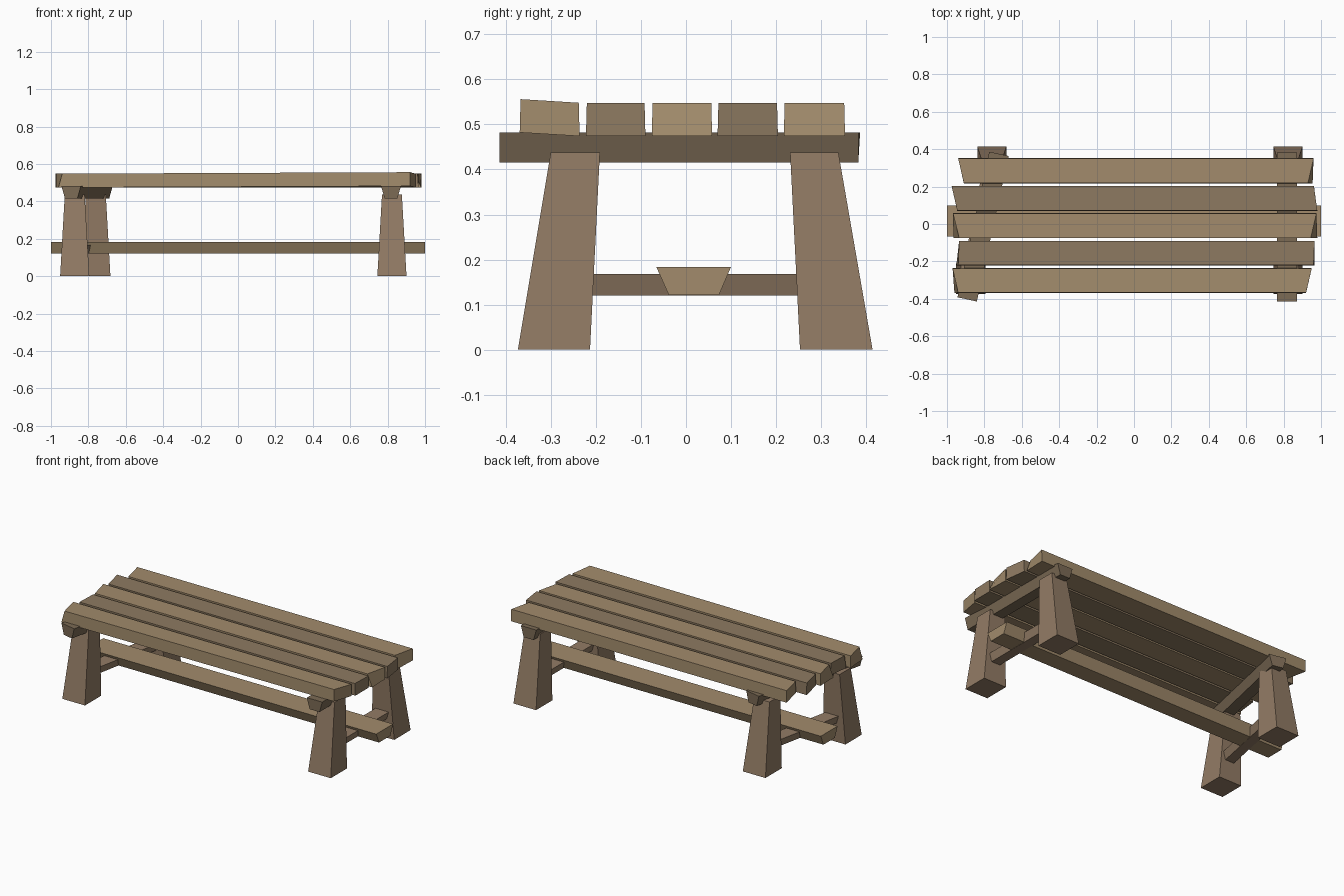
import bpy
from mathutils import Vector

if "Cube" in bpy.data.objects:
    bpy.data.objects.remove(bpy.data.objects["Cube"])


def material(name, rgb):
    m = bpy.data.materials.new(name)
    m.diffuse_color = (*rgb, 1)
    m.use_nodes = True
    m.node_tree.nodes["Principled BSDF"].inputs["Base Color"].default_value = m.diffuse_color
    return m


LIGHT = material("light_wood", (0.36, 0.26, 0.15))
MID = material("mid_wood", (0.27, 0.195, 0.12))
LEG = material("leg_wood", (0.29, 0.20, 0.13))
DARK = material("dark_wood", (0.20, 0.145, 0.09))


def hexahedron(name, bottom, top, mat):
    """Block from four bottom and four top corners, counter-clockwise."""
    faces = [(3, 2, 1, 0), (4, 5, 6, 7)]
    faces += [(i, (i + 1) % 4, (i + 1) % 4 + 4, i + 4) for i in range(4)]
    mesh = bpy.data.meshes.new(name)
    mesh.from_pydata([tuple(v) for v in bottom + top], [], faces)
    mesh.materials.append(mat)
    obj = bpy.data.objects.new(name, mesh)
    bpy.context.collection.objects.link(obj)
    return obj


def rect(x0, x1, y0, y1, z):
    return [(x0, y0, z), (x1, y0, z), (x1, y1, z), (x0, y1, z)]


def beam(name, a, b, z0, z1, half_bottom, half_top, mat):
    """Bar from a to b in plan, with a trapezoid section wider on top."""
    a, b = Vector(a), Vector(b)
    d = (b - a).normalized()
    n = Vector((d.y, -d.x))

    def ring(h, z):
        return [(*p, z) for p in (a - n * h, a + n * h, b + n * h, b - n * h)]
    hexahedron(name, ring(half_bottom, z0), ring(half_top, z1), mat)


# tapered legs: the left pair is staggered
for side, xf, xb in (("left", -0.873, -0.76), ("right", 0.823, 0.823)):
    hexahedron(f"front_{side}_leg", rect(xf - 0.078, xf + 0.078, -0.373, -0.213, 0),
               rect(xf - 0.053, xf + 0.053, -0.30, -0.191, 0.438), LEG)
    hexahedron(f"back_{side}_leg", rect(xb - 0.078, xb + 0.078, 0.253, 0.414, 0),
               rect(xb - 0.053, xb + 0.053, 0.231, 0.338, 0.438), LEG)

# crossbeams under the seat and lower rails
beam("left_crossbeam", (-0.892, -0.403), (-0.722, 0.375), 0.415, 0.482, 0.034, 0.053, DARK)
beam("right_crossbeam", (0.818, -0.414), (0.818, 0.383), 0.415, 0.482, 0.034, 0.053, DARK)
beam("left_rail", (-0.865, -0.215), (-0.77, 0.255), 0.12, 0.168, 0.03, 0.045, LEG)
beam("right_rail", (0.823, -0.215), (0.823, 0.255), 0.12, 0.168, 0.03, 0.045, LEG)

# long stretcher
hexahedron("stretcher", rect(-1, 1, -0.038, 0.073, 0.121),
           rect(-1, 1, -0.066, 0.10, 0.184), LIGHT)

# seat slats with rough-sawn ends:
# y0, y1, left front/back x, right front/back x, lower-front overhang left/right
slats = [
    (-0.369, -0.236, -0.94, -0.97, 0.92, 0.95, 0.02, 0.0),
    (-0.222, -0.09, -0.94, -0.935, 0.96, 0.965, 0.01, 0.005),
    (-0.076, 0.058, -0.935, -0.968, 0.945, 0.975, 0.03, 0.035),
    (0.07, 0.204, -0.945, -0.975, 0.98, 0.962, 0.0, 0.0),
    (0.217, 0.353, -0.91, -0.94, 0.93, 0.96, 0.0, 0.025),
]
for i, (y0, y1, lf, lb, rf, rb, ol, orr) in enumerate(slats):
    rise = 0.008 if i == 0 else 0
    low = [(lf - ol, y0, 0.474), (rf + orr, y0, 0.474 + rise),
           (rb, y1, 0.474), (lb, y1, 0.474)]
    high = [(lf, y0 + 0.002, 0.548), (rf, y0 + 0.002, 0.548 + rise),
            (rb, y1 - 0.002, 0.548), (lb, y1 - 0.002, 0.548)]
    hexahedron(f"seat_slat_{i + 1}", low, high, MID if i % 2 else LIGHT)
